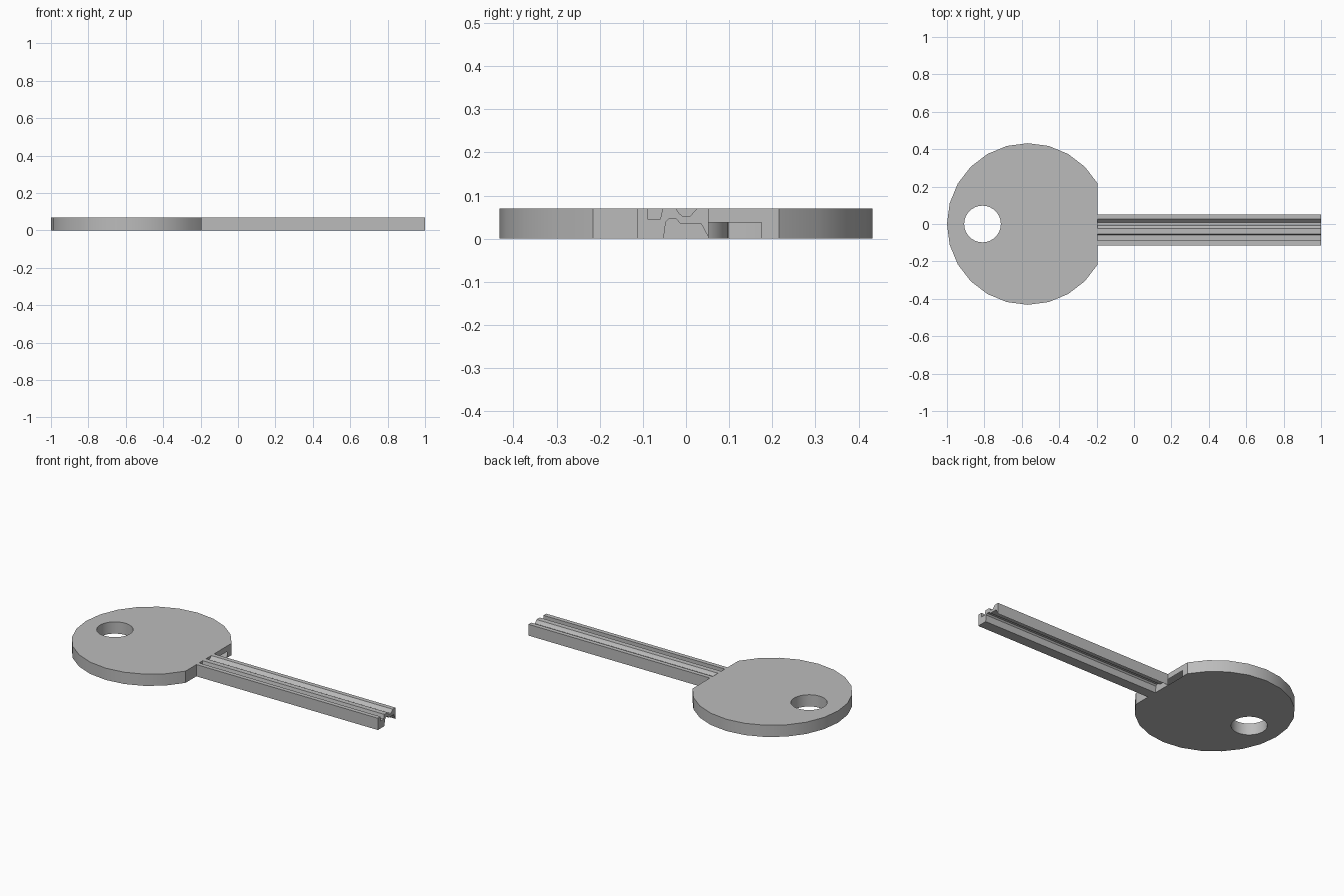
import bpy, bmesh, math

THICK = 0.07
NECK = -0.195          # flat side of the head where the blade starts

cube = bpy.data.objects.get("Cube")
if cube:
    bpy.data.objects.remove(cube, do_unlink=True)

metal = bpy.data.materials.new("grey metal")
metal.use_nodes = True
colour = (0.5, 0.5, 0.5, 1)
metal.diffuse_color = colour
metal.node_tree.nodes["Principled BSDF"].inputs["Base Color"].default_value = colour


def finish(name, bm):
    mesh = bpy.data.meshes.new(name)
    bm.to_mesh(mesh)
    bm.free()
    mesh.materials.append(metal)
    obj = bpy.data.objects.new(name, mesh)
    bpy.context.collection.objects.link(obj)
    bpy.ops.object.select_all(action='DESELECT')
    obj.select_set(True)
    bpy.context.view_layer.objects.active = obj
    bpy.ops.object.shade_smooth_by_angle(angle=math.radians(30))
    return obj


def arc(cx, radius, start, end, steps):
    """Points on a circle centred on the x axis, angles in degrees."""
    angles = [math.radians(start + (end - start) * i / steps) for i in range(steps + 1)]
    return [(cx + radius * math.cos(a), radius * math.sin(a)) for a in angles]


def walls(bm, points, closed=True):
    """Upright walls along an outline; returns the bottom and top vertices."""
    low = [bm.verts.new((x, y, 0)) for x, y in points]
    high = [bm.verts.new((x, y, THICK)) for x, y in points]
    n = len(points)
    for i in range(n if closed else n - 1):
        j = (i + 1) % n
        bm.faces.new((low[i], low[j], high[j], high[i]))
    return low, high


def loop_edges(bm, verts):
    edges = []
    for a, b in zip(verts, verts[1:] + verts[:1]):
        edges.append(bm.edges.get((a, b)) or bm.edges.new((a, b)))
    return edges


# Head: hollow disc with one flat side and a round hanging hole
bm = bmesh.new()
rim = arc(-0.568, 0.432, 30, 330, 20)
hole = arc(-0.81, 0.098, 360, 0, 32)[:-1]
rim_loops = walls(bm, rim, closed=False)
hole_loops = walls(bm, hole)
for outer, inner, up in zip(rim_loops, hole_loops, (-1, 1)):
    edges = loop_edges(bm, outer) + loop_edges(bm, inner)
    made = bmesh.ops.triangle_fill(bm, edges=edges, use_beauty=True)
    for f in made["geom"]:
        if isinstance(f, bmesh.types.BMFace):
            f.normal_update()
            if f.normal.z * up < 0:
                f.normal_flip()

# Flat side of the head, with an open window beside the blade
edge_x, edge_y = rim[0]
for y0, y1, z0 in ((-edge_y, 0.052, 0), (0.052, 0.175, 0.037), (0.175, edge_y, 0)):
    corners = ((y0, z0), (y1, z0), (y1, THICK), (y0, THICK))
    bm.faces.new([bm.verts.new((edge_x, y, z)) for y, z in corners])
finish("head", bm)

# Blade: grooved cross-section (y, z) drawn out along x
section = [
    (-0.114, 0), (-0.052, 0), (-0.047, 0.038), (-0.039, 0.046), (-0.023, 0.046),
    (-0.013, 0.035), (0.035, 0.035), (0.052, 0.003), (0.052, THICK),
    (0.026, THICK), (0.009, 0.052), (-0.008, 0.052), (-0.016, 0.059), (-0.023, THICK),
    (-0.054, THICK), (-0.060, 0.044), (-0.088, 0.044), (-0.088, THICK), (-0.114, THICK),
]
bm = bmesh.new()
end = bm.faces.new([bm.verts.new((edge_x, y, z)) for y, z in section])
out = bmesh.ops.extrude_face_region(bm, geom=[end], use_keep_orig=True)
tip = [v for v in out["geom"] if isinstance(v, bmesh.types.BMVert)]
bmesh.ops.translate(bm, verts=tip, vec=(1 - edge_x, 0, 0))
bmesh.ops.recalc_face_normals(bm, faces=bm.faces[:])
finish("blade", bm)
